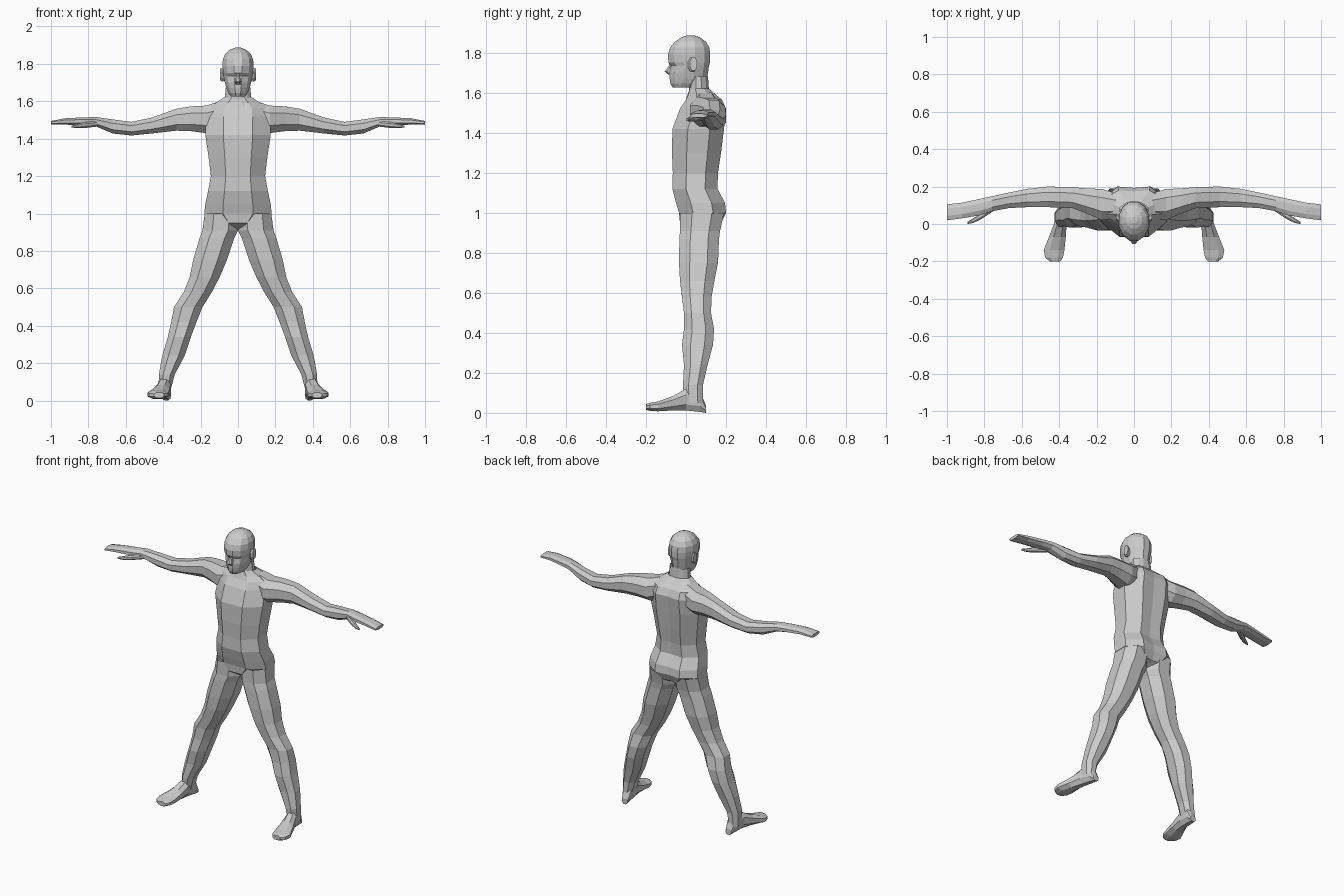
import bpy, bmesh, math

# Cross-section outlines in a -1..1 box
BLOCK = [(-.45, -1), (.45, -1), (1, -.4), (1, .45), (.5, 1), (0, .94), (-.5, 1), (-1, .45), (-1, -.4)]
OCT = [(-.45, -1), (.45, -1), (1, -.45), (1, .45), (.45, 1), (-.45, 1), (-1, .45), (-1, -.45)]
ROUND = [(math.cos(math.radians(15 + 30 * i)) / .966, math.sin(math.radians(15 + 30 * i)) / .966)
         for i in range(12)]


def loft(name, axis, rings, outline=OCT, caps=(False, True), mirror=False):
    """Skin rings (position, a_min, a_max, b_min, b_max) strung along an axis."""
    bm = bmesh.new()
    loops = []
    for t, a0, a1, b0, b1 in rings:
        loop = []
        for u, v in outline:
            a = (a0 + a1) / 2 + u * (a1 - a0) / 2
            b = (b0 + b1) / 2 + v * (b1 - b0) / 2
            co = {"x": (t, a, b), "y": (a, t, b), "z": (a, b, t)}[axis]
            loop.append(bm.verts.new(co))
        loops.append(loop)
    n = len(outline)
    for lo, hi in zip(loops, loops[1:]):
        for i in range(n):
            j = (i + 1) % n
            bm.faces.new((lo[i], lo[j], hi[j], hi[i]))
    for use, loop in zip(caps, (loops[0], loops[-1])):
        if use:
            bm.faces.new(loop)
    bmesh.ops.recalc_face_normals(bm, faces=bm.faces[:])
    mesh = bpy.data.meshes.new(name)
    bm.to_mesh(mesh)
    bm.free()
    obj = bpy.data.objects.new(name, mesh)
    bpy.context.collection.objects.link(obj)
    if mirror:
        obj.modifiers.new("Mirror", "MIRROR").use_mirror_merge = False
    return obj


def centred(rings):
    """Expand (z, half_width, front, back) to full ring boxes."""
    return [(z, -w, w, f, b) for z, w, f, b in rings]


# Torso, from crotch to neck base
loft("torso", "z", centred([
    (.91, .02, .03, .10), (.95, .11, -.03, .175), (1.0, .18, -.035, .2),
    (1.05, .175, -.05, .195), (1.12, .16, -.068, .157), (1.2, .145, -.066, .16),
    (1.3, .157, -.07, .175), (1.42, .175, -.068, .19), (1.52, .17, -.03, .2),
    (1.565, .165, 0, .18), (1.59, .12, .012, .15), (1.62, .075, .018, .115)]),
    BLOCK, caps=(True, False))

# Neck
loft("neck", "z", centred([
    (1.57, .1, .0, .15), (1.61, .072, .015, .115), (1.68, .065, .015, .11)]),
    ROUND, caps=(False, False))

# Head with jaw, eye hollow, brow and crown
loft("head", "z", centred([
    (1.625, .038, -.066, .05), (1.645, .052, -.078, .08), (1.67, .062, -.082, .105),
    (1.70, .07, -.082, .11), (1.735, .077, -.074, .115), (1.752, .08, -.088, .12),
    (1.79, .083, -.09, .121), (1.825, .081, -.08, .117), (1.855, .067, -.055, .1),
    (1.876, .043, -.025, .07), (1.887, .015, .005, .04)]),
    ROUND, caps=(True, True))

# Nose and ears
loft("nose", "z", centred([
    (1.75, .009, -.086, -.06), (1.735, .009, -.085, -.06),
    (1.705, .018, -.107, -.06), (1.69, .015, -.088, -.06)]), OCT)
loft("ear", "x", [
    (.068, .012, .05, 1.71, 1.765), (.085, .01, .052, 1.705, 1.775),
    (.095, .02, .056, 1.712, 1.776)], OCT, mirror=True)

# Arm ending in a flat mitten hand
loft("arm", "x", [
    (.10, .03, .165, 1.44, 1.60), (.17, .02, .187, 1.43, 1.577),
    (.25, .055, .19, 1.44, 1.573), (.33, .085, .197, 1.443, 1.56),
    (.46, .09, .2, 1.428, 1.513), (.57, .09, .188, 1.417, 1.49),
    (.67, .085, .168, 1.428, 1.503), (.76, .068, .148, 1.466, 1.516),
    (.82, .048, .135, 1.472, 1.514), (.92, .03, .114, 1.475, 1.51),
    (1.0, .02, .105, 1.475, 1.495)], mirror=True)
loft("thumb", "x", [
    (.75, .07, .11, 1.465, 1.495), (.82, .024, .06, 1.457, 1.488),
    (.86, .006, .03, 1.457, 1.478), (.89, 0, .012, 1.46, 1.47)], mirror=True)

# Leg, spread outward with knee and calf
loft("leg", "z", [
    (1.0, .0, .178, -.03, .19), (.91, .0, .19, -.03, .17),
    (.87, .02, .205, -.033, .165), (.75, .06, .24, -.035, .16),
    (.66, .098, .258, -.03, .142), (.58, .14, .29, -.02, .128),
    (.50, .19, .342, -.01, .125), (.42, .222, .357, -.01, .14),
    (.34, .252, .375, -.02, .135), (.24, .285, .405, -.01, .108),
    (.14, .338, .423, -.015, .085), (.05, .362, .425, -.01, .085)],
    caps=(False, False), mirror=True)

# Foot
loft("foot", "y", [
    (.10, .362, .402, .0, .035), (.07, .357, .415, .005, .11),
    (0, .36, .428, .012, .12), (-.07, .365, .455, .012, .082),
    (-.14, .372, .483, .008, .057), (-.18, .38, .475, .01, .05),
    (-.2, .395, .45, .015, .044)], caps=(True, True), mirror=True)
